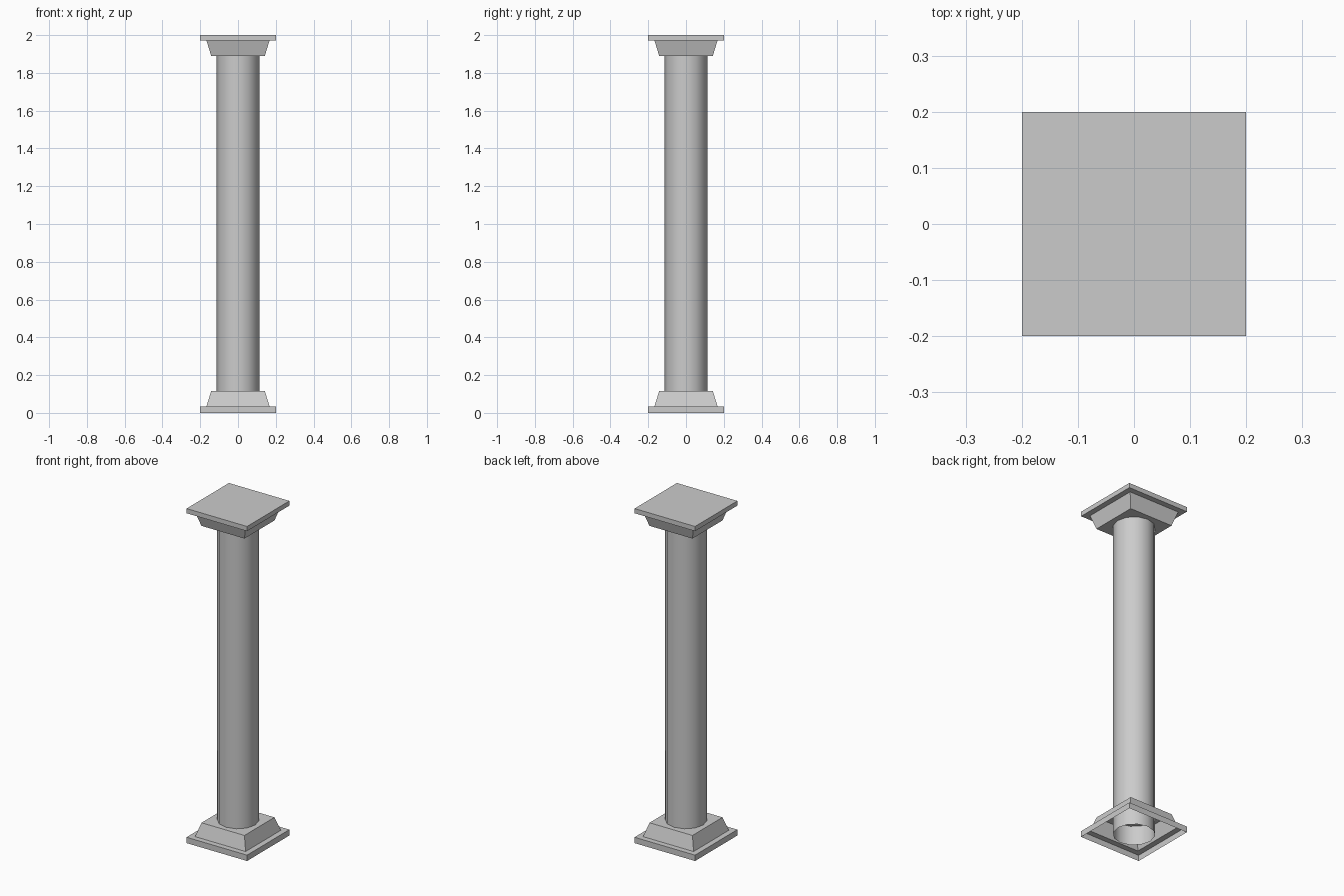
import bpy, bmesh, math

if "Cube" in bpy.data.objects:
    bpy.data.objects.remove(bpy.data.objects["Cube"])


def finish(name, bm):
    mesh = bpy.data.meshes.new(name)
    bm.to_mesh(mesh)
    bm.free()
    obj = bpy.data.objects.new(name, mesh)
    bpy.context.collection.objects.link(obj)
    bpy.ops.object.select_all(action='DESELECT')
    obj.select_set(True)
    bpy.context.view_layer.objects.active = obj
    bpy.ops.object.shade_smooth_by_angle(angle=math.radians(35))
    return obj


def stack(name, rings, sides, cap_bottom, cap_top, turn=0.0):
    """Loft regular polygons given as (corner radius, height), bottom to top."""
    bm = bmesh.new()
    loops = []
    for r, z in rings:
        angles = [turn + 2 * math.pi * i / sides for i in range(sides)]
        loops.append([bm.verts.new((r * math.cos(a), r * math.sin(a), z)) for a in angles])
    for lo, hi in zip(loops, loops[1:]):
        for i in range(sides):
            j = (i + 1) % sides
            bm.faces.new((lo[i], lo[j], hi[j], hi[i]))
    if cap_bottom:
        bm.faces.new(loops[0][::-1])
    if cap_top:
        bm.faces.new(loops[-1])
    return finish(name, bm)


def square(profile):
    return [(half * math.sqrt(2), z) for half, z in profile]


# Base: square plinth with tapered block, open underneath
base = [(0.2, 0.0), (0.2, 0.035), (0.167, 0.035), (0.142, 0.115)]
stack("base", square(base), 4, False, True, math.pi / 4)

# Capital: flared block under a closed square slab
capital = [(0.142, 1.89), (0.167, 1.972), (0.2, 1.972), (0.2, 2.0)]
stack("capital", square(capital), 4, True, True, math.pi / 4)

# Shaft: twelve-sided smooth open tube
stack("shaft", [(0.113, 0.0), (0.113, 1.9)], 12, False, False)
